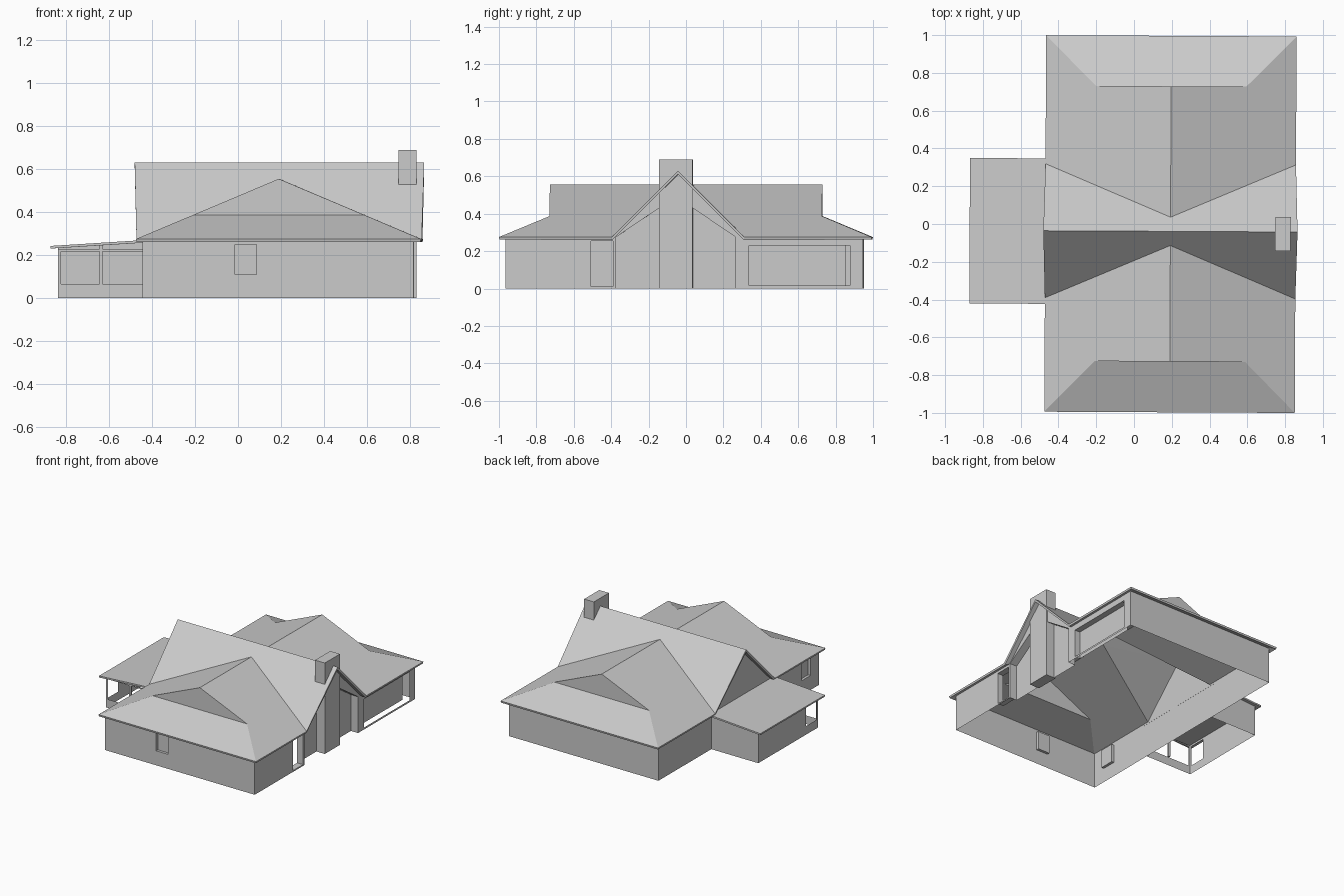
import bpy, bmesh
from mathutils import Vector

if "Cube" in bpy.data.objects:
    bpy.data.objects.remove(bpy.data.objects["Cube"], do_unlink=True)

grey = bpy.data.materials.new("plain_grey")
grey.use_nodes = True
grey.diffuse_color = (0.6, 0.6, 0.6, 1)
grey.node_tree.nodes["Principled BSDF"].inputs["Base Color"].default_value = (0.6, 0.6, 0.6, 1)

TWIST = -0.005                      # the whole house sits very slightly turned
XL, XR, YF, YB = -0.44, 0.82, -0.96, 0.95   # wall lines
EL, ER, EAVE, RIDGE_X = -0.47, 0.856, 0.275, 0.193


def make(name, faces, upward=False):
    bm = bmesh.new()
    for pts in faces:
        bm.faces.new([bm.verts.new(p) for p in pts])
    bmesh.ops.remove_doubles(bm, verts=bm.verts, dist=0.0005)
    bmesh.ops.recalc_face_normals(bm, faces=bm.faces)
    if upward and sum(f.normal.z * f.calc_area() for f in bm.faces) < 0:
        bmesh.ops.reverse_faces(bm, faces=bm.faces)
    mesh = bpy.data.meshes.new(name)
    bm.to_mesh(mesh)
    bm.free()
    mesh.materials.append(grey)
    obj = bpy.data.objects.new(name, mesh)
    obj.rotation_euler.z = TWIST
    bpy.context.collection.objects.link(obj)
    return obj


def thicken(obj, depth):
    mod = obj.modifiers.new("thickness", "SOLIDIFY")
    mod.thickness, mod.offset, mod.use_even_offset = depth, -1, True


def box(x0, x1, y0, y1, z0, z1):
    low = [(x0, y0), (x1, y0), (x1, y1), (x0, y1)]
    faces = [[(*p, z) for p in low] for z in (z0, z1)]
    for a, b in zip(low, low[1:] + low[:1]):
        faces.append([(*a, z0), (*b, z0), (*b, z1), (*a, z1)])
    return faces


def on_x(x):
    return lambda u, v, d=0: (x + d, u, v)


def on_y(y):
    return lambda u, v, d=0: (u, y + d, v)


def rect(u0, u1, v0, v1):
    return [(u0, v0), (u1, v0), (u1, v1), (u0, v1)]


def sheet(put, u0, u1, v0, v1, holes=()):
    """Flat wall split into cells, leaving out rectangular holes."""
    us = sorted({u0, u1, *(h[0] for h in holes), *(h[1] for h in holes)})
    vs = sorted({v0, v1, *(h[2] for h in holes), *(h[3] for h in holes)})
    faces = []
    for a, b in zip(us, us[1:]):
        for c, d in zip(vs, vs[1:]):
            u, v = (a + b) / 2, (c + d) / 2
            if not any(h[0] < u < h[1] and h[2] < v < h[3] for h in holes):
                faces.append([put(*p) for p in rect(a, b, c, d)])
    return faces


def recess(put, loop, depth, back=True):
    """Reveals running inward from an outline, with an optional back panel."""
    faces = [[put(*a), put(*b), put(*b, depth), put(*a, depth)]
             for a, b in zip(loop, loop[1:] + loop[:1])]
    if back:
        faces.append([put(*p, depth) for p in loop])
    return faces


# Front and back walls
window = (-0.01, 0.09, 0.11, 0.25)
front = on_y(YF)
make("front_wall", sheet(front, XL, XR, 0, EAVE, [window]))
make("front_window", recess(front, rect(*window), 0.02))
make("back_wall", sheet(on_y(YB), XL, XR, 0, EAVE))

# Wall on the porch side, with its gable
side_window = (-0.86, -0.75, 0.11, 0.25)
porch_side = on_x(XL)
make("porch_side_wall", sheet(porch_side, YF, YB, 0, EAVE, [side_window])
     + [[porch_side(*p) for p in ((-0.385, EAVE), (0.305, EAVE), (-0.04, 0.612))]])
make("porch_side_window", recess(porch_side, rect(*side_window), 0.02))

# Wall on the chimney side: doorway, tall gable recesses and garage bay
chimney_side = on_x(XR)
door, bay = (-0.505, -0.385, 0.01, 0.255), (0.34, 0.88, 0.015, 0.23)
niche = (-0.37, 0.27, 0, EAVE)
make("chimney_side_wall", sheet(chimney_side, YF, YB, 0, EAVE, [door, niche, bay]))
make("doorway", recess(chimney_side, rect(*door), -0.05, back=False))
make("garage_door", [[chimney_side(*p, -0.045) for p in rect(0.34, 0.86, 0.015, 0.23)]])
make("garage_reveal", [[chimney_side(0.34, 0.015), chimney_side(0.34, 0.23),
                        chimney_side(0.34, 0.23, -0.045), chimney_side(0.34, 0.015, -0.045)],
                       [chimney_side(0.34, 0.23), chimney_side(0.86, 0.23),
                        chimney_side(0.86, 0.23, -0.045), chimney_side(0.34, 0.23, -0.045)]])
make("chimney_gable", [[chimney_side(*p) for p in (
    (-0.385, EAVE), (-0.37, EAVE), (-0.14, 0.43), (0.04, 0.43),
    (0.27, EAVE), (0.305, EAVE), (-0.04, 0.612))]])
for label, outer, inner in (("front", -0.37, -0.14), ("back", 0.27, 0.04)):
    loop = [(outer, 0), (outer, EAVE), (inner, 0.43), (inner, 0)]
    make(label + "_gable_recess", recess(chimney_side, loop, -0.06)[:3]
         + [[chimney_side(*p, -0.06) for p in loop]])

make("chimney", box(0.748, 0.83, -0.14, 0.04, 0, 0.69))

# Main roof: two gable-topped hips meeting a steep cross gable
PEAK, HIP_Z, INSET = 0.555, 0.387, 0.265
ridge_l, ridge_r = (-0.48, -0.038, 0.63), (0.866, -0.038, 0.63)
roof = []
for end, hip_y, valley_eave, valley_top in ((-0.996, -0.727, -0.393, -0.113),
                                            (0.997, 0.73, 0.317, 0.037)):
    top = (RIDGE_X, valley_top, PEAK)
    peak = (RIDGE_X, hip_y, PEAK)
    hips = [(EL + INSET, hip_y, HIP_Z), (ER - INSET, hip_y, HIP_Z)]
    corners = [(EL, end, EAVE), (ER, end, EAVE)]
    valleys = [(EL, valley_eave, EAVE), (ER, valley_eave, EAVE)]
    for valley, corner, hip in zip(valleys, corners, hips):
        roof.append([valley, corner, hip, peak, top])
    roof.append([corners[0], corners[1], hips[1], hips[0]])
    roof.append([hips[0], hips[1], peak])
    roof += [[ridge_l, valleys[0], top], [ridge_l, top, ridge_r], [ridge_r, top, valleys[1]]]
thicken(make("main_roof", roof, upward=True), 0.014)

# Side porch: solid back, part-solid side, open front with a middle post
PX, PF, PB, TOP = -0.835, -0.39, 0.32, 0.228
make("porch_front", sheet(on_y(PF), PX, XL, 0, TOP,
                          [(-0.82, -0.642, 0.065, 0.218), (-0.627, -0.442, 0.065, 0.218)]))
make("porch_side", sheet(on_x(PX), PF, PB, 0, 0.236, [(-0.375, -0.25, 0.065, 0.218)]))
make("porch_back", [[(PX, PB, 0), (XL, PB, 0), (XL, PB, 0.258), (PX, PB, 0.236)]])
make("porch_post", box(-0.642, -0.627, PF, PF + 0.015, 0.065, 0.246))
porch_roof = make("porch_roof", [[(-0.87, -0.425, 0.243), (XL, -0.425, 0.27),
                                  (XL, 0.345, 0.27), (-0.87, 0.345, 0.243)]], upward=True)
thicken(porch_roof, 0.012)
